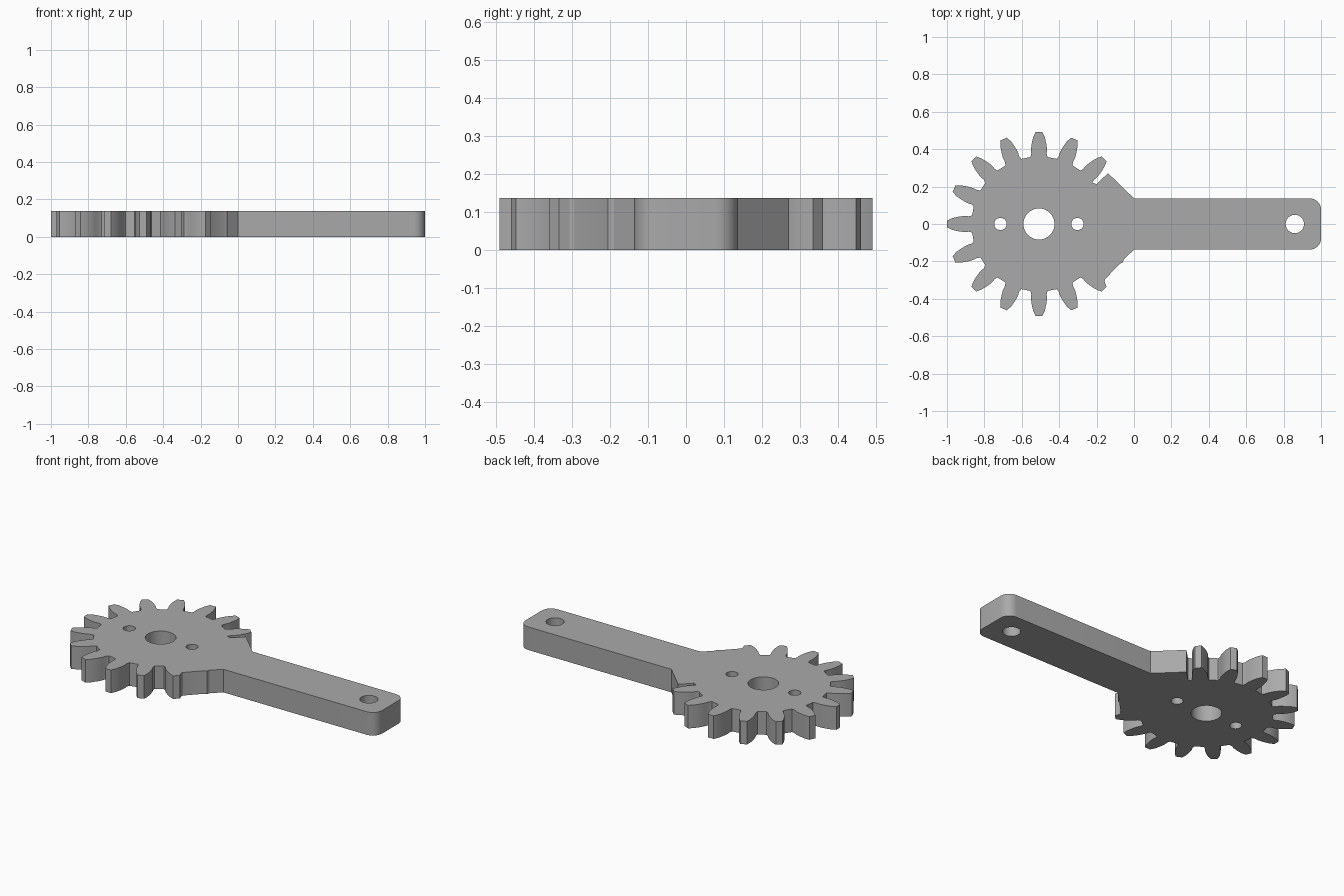
import bpy
import bmesh
from math import sin, cos, pi, radians
from mathutils import Vector

if "Cube" in bpy.data.objects:
    bpy.data.objects.remove(bpy.data.objects["Cube"], do_unlink=True)

THICK = 0.137
ARM = 0.137
HUB = Vector((-0.508, 0.0))
TEETH = 16

grey = bpy.data.materials.new("plain_grey")
grey.use_nodes = True
COLOUR = (0.4, 0.4, 0.4, 1)
grey.diffuse_color = COLOUR
grey.node_tree.nodes["Principled BSDF"].inputs["Base Color"].default_value = COLOUR


def arc(centre, radius, start, end, steps):
    return [Vector((centre[0] + radius * cos(a), centre[1] + radius * sin(a)))
            for a in (start + (end - start) * i / steps for i in range(steps + 1))]


# Half of a tooth: distance from hub, half width
FLANK = [(0.358, 0.046), (0.375, 0.041), (0.4, 0.043), (0.43, 0.039),
         (0.465, 0.031), (0.492, 0.018)]


def tooth(angle, trim=False):
    out = Vector((cos(angle), sin(angle)))
    side = Vector((-out.y, out.x))
    rise = [HUB + out * r - side * w for r, w in FLANK]
    fall = [HUB + out * r + side * w for r, w in reversed(FLANK)]
    return rise + (fall[:2] if trim else fall)


# Arm with rounded end and the upper shoulder
R = 0.06
outline = [Vector((0, -ARM))]
outline += arc((1 - R, -ARM + R), R, -pi / 2, 0, 8)
outline += arc((1 - R, ARM - R), R, 0, pi / 2, 8)
outline += [Vector((0, ARM)), Vector((-0.139, 0.272)),
            Vector((-0.2, 0.213))]

# Teeth run round the hub from the upper to the lower shoulder
for i in range(2, TEETH - 1):
    outline += tooth(2 * pi * i / TEETH, trim=(i == TEETH - 2))

# Lower shoulder with a tooth tip just showing
outline += [Vector((-0.155, -0.295)), Vector((-0.075, -0.212)),
            Vector((-0.06, -0.205)), Vector((-0.055, -0.19))]

# Bore, two screw holes and the pin hole
holes = [(HUB.x, 0.083), (HUB.x - 0.206, 0.033),
         (HUB.x + 0.206, 0.033), (0.86, 0.049)]
loops = [outline] + [arc((x, 0), r, 0, 2 * pi, 40)[:-1] for x, r in holes]

bm = bmesh.new()
for loop in loops:
    verts = [bm.verts.new((p.x, p.y, 0)) for p in loop]
    for a, b in zip(verts, verts[1:] + verts[:1]):
        bm.edges.new((a, b))
bmesh.ops.triangle_fill(bm, use_beauty=True, use_dissolve=False, edges=bm.edges[:])
top = bmesh.ops.extrude_face_region(bm, geom=bm.faces[:], use_keep_orig=True)
bmesh.ops.translate(bm, vec=(0, 0, THICK),
                    verts=[g for g in top["geom"] if isinstance(g, bmesh.types.BMVert)])
bmesh.ops.recalc_face_normals(bm, faces=bm.faces[:])

mesh = bpy.data.meshes.new("gear_arm")
bm.to_mesh(mesh)
bm.free()
mesh.materials.append(grey)
gear_arm = bpy.data.objects.new("gear_arm", mesh)
bpy.context.collection.objects.link(gear_arm)
bpy.ops.object.select_all(action="DESELECT")
gear_arm.select_set(True)
bpy.context.view_layer.objects.active = gear_arm
bpy.ops.object.shade_smooth_by_angle(angle=radians(25))
